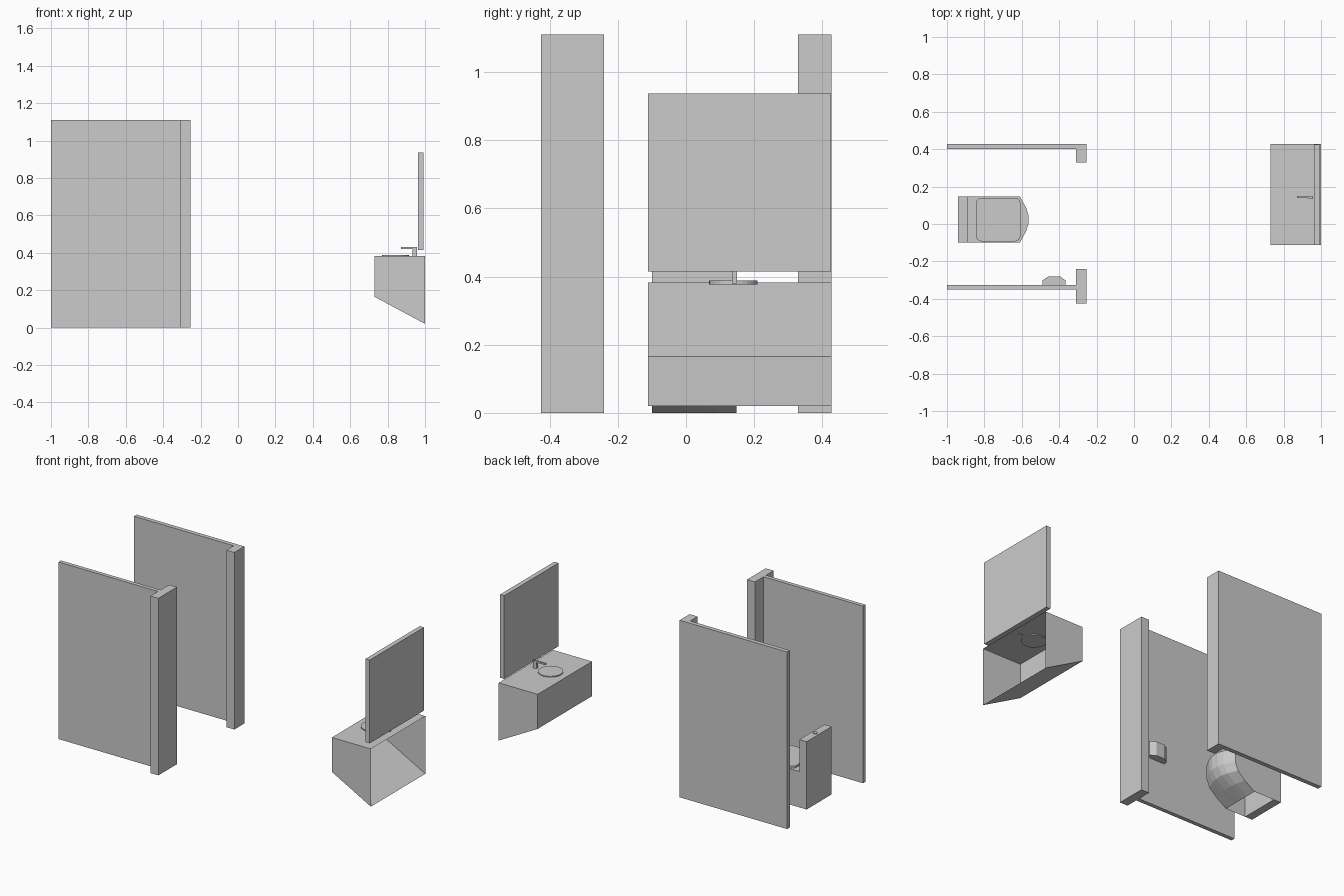
import bpy, bmesh, math

if "Cube" in bpy.data.objects:
    bpy.data.objects.remove(bpy.data.objects["Cube"])


def new_object(name, bm, recalc=True):
    if recalc:
        bmesh.ops.recalc_face_normals(bm, faces=bm.faces)
    mesh = bpy.data.meshes.new(name)
    bm.to_mesh(mesh)
    bm.free()
    ob = bpy.data.objects.new(name, mesh)
    bpy.context.collection.objects.link(ob)
    return ob


def loft(name, rings, bottom=True, top=True):
    """Skin equal-length rings of 3D points."""
    bm = bmesh.new()
    loops = [[bm.verts.new(p) for p in ring] for ring in rings]
    n = len(loops[0])
    for a, b in zip(loops, loops[1:]):
        for i in range(n):
            j = (i + 1) % n
            bm.faces.new((a[i], a[j], b[j], b[i]))
    if bottom:
        bm.faces.new(loops[0][::-1])
    if top:
        bm.faces.new(loops[-1])
    return new_object(name, bm)


def prism(name, outline, z0, z1):
    return loft(name, [[(x, y, z) for x, y in outline] for z in (z0, z1)])


def box(name, x0, x1, y0, y1, z0, z1):
    return prism(name, [(x0, y0), (x1, y0), (x1, y1), (x0, y1)], z0, z1)


def disc(name, x, y, r, z0, z1, n=24):
    pts = [(x + r * math.cos(2 * math.pi * i / n),
            y + r * math.sin(2 * math.pi * i / n)) for i in range(n)]
    return prism(name, pts, z0, z1)


# Stall partitions and end posts
H = 1.11
box("rear_partition", -1, -0.31, 0.40, 0.427, 0, H)
box("rear_post", -0.31, -0.255, 0.328, 0.427, 0, H)
box("front_partition", -1, -0.31, -0.35, -0.325, 0, H)
box("front_post", -0.31, -0.255, -0.425, -0.24, 0, H)

# Toilet tank with flush button
box("tank", -0.94, -0.89, -0.10, 0.148, 0, 0.425)
disc("flush_button", -0.915, 0.025, 0.013, 0.42, 0.43, 12)

# Toilet bowl: faceted nose curving back to a narrow, open foot
CY, W = 0.024, 0.124


def bowl_ring(z, shoulder, nose):
    mid = shoulder + (nose - shoulder) * 0.75
    half = [(-0.89, W), (shoulder, W), (mid, W * 0.5), (nose, W * 0.2)]
    pts = [(x, -y) for x, y in half] + [(x, y) for x, y in half[::-1]]
    return [(x, CY + y, z) for x, y in pts]


loft("bowl", [bowl_ring(0, -0.75, -0.75), bowl_ring(0.045, -0.68, -0.66),
              bowl_ring(0.09, -0.63, -0.595), bowl_ring(0.14, -0.61, -0.568),
              bowl_ring(0.225, -0.61, -0.565)], bottom=False)

# Rounded seat lid
lid = []
R = 0.03
for cx, cy, a0 in ((-0.637, 0.11, 0), (-0.815, 0.11, 90),
                   (-0.815, -0.063, 180), (-0.637, -0.063, 270)):
    for k in range(5):
        a = math.radians(a0 + 22.5 * k)
        lid.append((cx + R * math.cos(a), cy + R * math.sin(a)))
prism("seat_lid", lid, 0.225, 0.238)

# Paper dispenser on the front partition
prism("paper_dispenser", [(-0.49, -0.325), (-0.365, -0.325), (-0.365, -0.302),
                          (-0.397, -0.28), (-0.458, -0.28), (-0.49, -0.302)],
      0.29, 0.38)

# Vanity: sloped underside, open towards the wall
side = [(0.73, 0.165), (1.0, 0.02), (1.0, 0.382), (0.73, 0.382)]
vanity = loft("vanity", [[(x, y, z) for x, z in side] for y in (-0.112, 0.427)])
bm = bmesh.new()
bm.from_mesh(vanity.data)
bmesh.ops.delete(bm, geom=[f for f in bm.faces if f.normal.x > 0.9],
                 context='FACES_ONLY')
bm.to_mesh(vanity.data)
bm.free()

# Basin and tap
disc("basin", 0.842, 0.139, 0.071, 0.377, 0.388, 32)
box("tap_stem", 0.932, 0.957, 0.135, 0.15, 0.38, 0.425)
box("tap_spout", 0.872, 0.957, 0.138, 0.149, 0.42, 0.43)

# Wall mirror
box("mirror", 0.963, 0.992, -0.112, 0.425, 0.415, 0.937)
